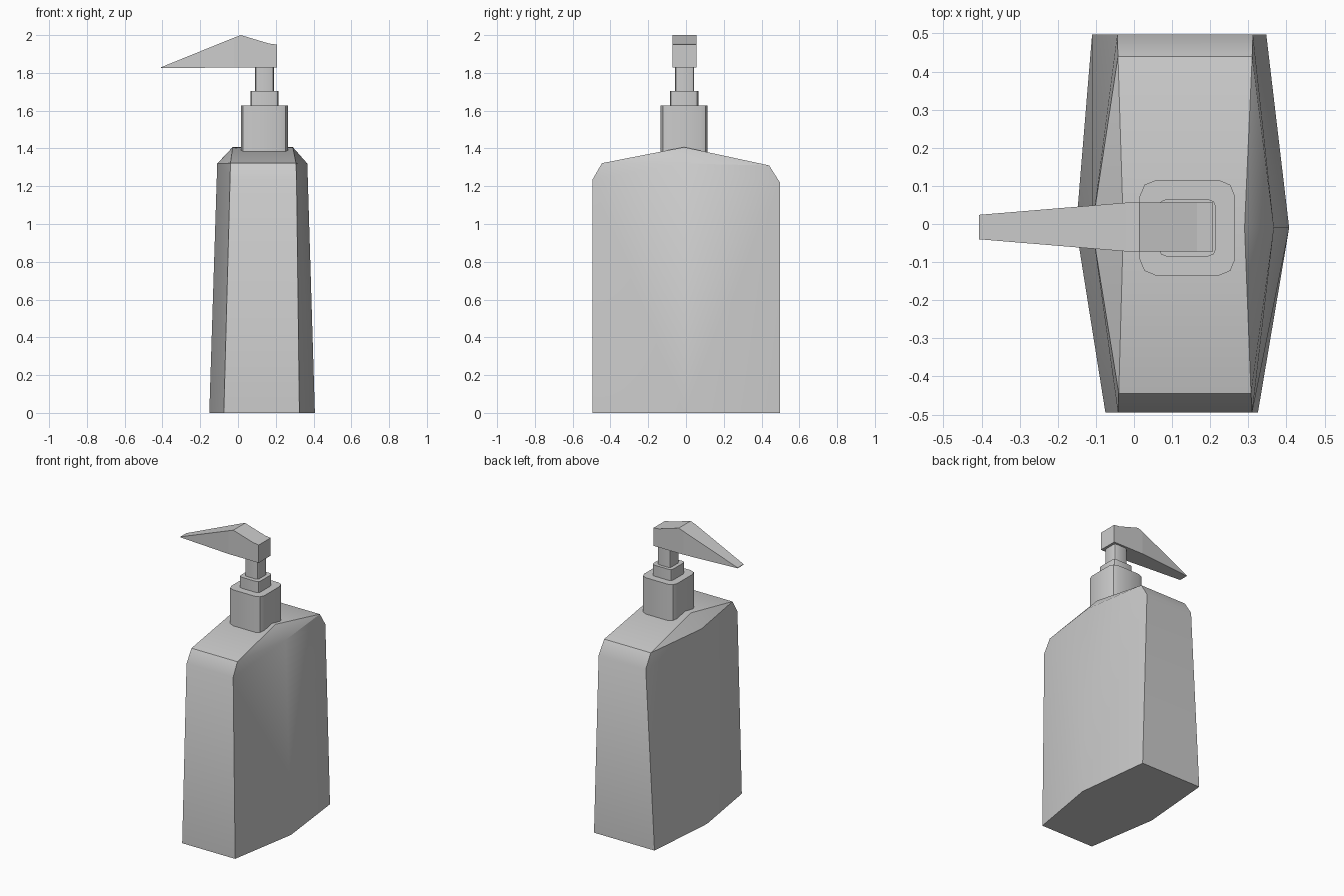
import bpy, bmesh
from math import radians

if "Cube" in bpy.data.objects:
    bpy.data.objects.remove(bpy.data.objects["Cube"])


def add_object(name, bm, smooth=None):
    bmesh.ops.recalc_face_normals(bm, faces=bm.faces)
    mesh = bpy.data.meshes.new(name)
    bm.to_mesh(mesh)
    bm.free()
    obj = bpy.data.objects.new(name, mesh)
    bpy.context.collection.objects.link(obj)
    if smooth:
        bpy.ops.object.select_all(action='DESELECT')
        obj.select_set(True)
        bpy.context.view_layer.objects.active = obj
        bpy.ops.object.shade_smooth_by_angle(angle=radians(smooth))
    return obj


def rounded_post(name, x, y, size, z0, z1, radius):
    """Square post with rounded upright corners."""
    bm = bmesh.new()
    bmesh.ops.create_cube(bm, size=1)
    for v in bm.verts:
        v.co = (x + v.co.x * size, y + v.co.y * size,
                z0 if v.co.z < 0 else z1)
    upright = [e for e in bm.edges
               if abs(e.verts[0].co.z - e.verts[1].co.z) > 0.01]
    bmesh.ops.bevel(bm, geom=upright, offset=radius, segments=2,
                    profile=0.5, affect='EDGES')
    return add_object(name, bm, 35)


# Bottle: convex six-sided body, tapering up to a ridged shoulder
# each station: y, z, left x, right x
stations = [
    (-0.495, 0, -0.075, 0.325), (-0.01, 0, -0.152, 0.407), (0.497, 0, -0.11, 0.347),
    (-0.495, 1.235, -0.042, 0.31), (-0.445, 1.322, -0.04, 0.307),
    (-0.01, 1.32, -0.11, 0.367), (-0.01, 1.407, -0.028, 0.29),
    (0.44, 1.31, -0.042, 0.31), (0.497, 1.22, -0.044, 0.312),
]
bm = bmesh.new()
for y, z, left, right in stations:
    bm.verts.new((left, y, z))
    bm.verts.new((right, y, z))
bmesh.ops.convex_hull(bm, input=bm.verts)
bmesh.ops.dissolve_limit(bm, angle_limit=radians(1), verts=bm.verts, edges=bm.edges)
add_object("bottle", bm, 35)

# Collar, neck ring and pump stem
rounded_post("collar", 0.14, -0.01, 0.25, 1.38, 1.628, 0.042)
rounded_post("neck_ring", 0.14, -0.01, 0.15, 1.60, 1.703, 0.02)
rounded_post("pump_stem", 0.14, -0.007, 0.10, 1.68, 1.85, 0.015)

# Pump head: side profile lofted across y, narrowing to the spout tip
# each point: x, z, half width
profile = [
    (0.207, 1.828, 0.064), (0.207, 1.95, 0.064), (0.165, 1.955, 0.064),
    (0.015, 2.0, 0.064), (-0.02, 1.987, 0.064), (-0.407, 1.83, 0.032),
    (-0.407, 1.826, 0.032), (-0.02, 1.828, 0.064),
]
bm = bmesh.new()
sides = [[bm.verts.new((x, -0.008 + s * w, z)) for x, z, w in profile]
         for s in (-1, 1)]
n = len(profile)
for i in range(n):
    j = (i + 1) % n
    bm.faces.new((sides[0][i], sides[0][j], sides[1][j], sides[1][i]))
for side in sides:
    bm.faces.new(side[:5] + side[7:])   # block
    bm.faces.new(side[4:])              # spout
add_object("pump_head", bm)
